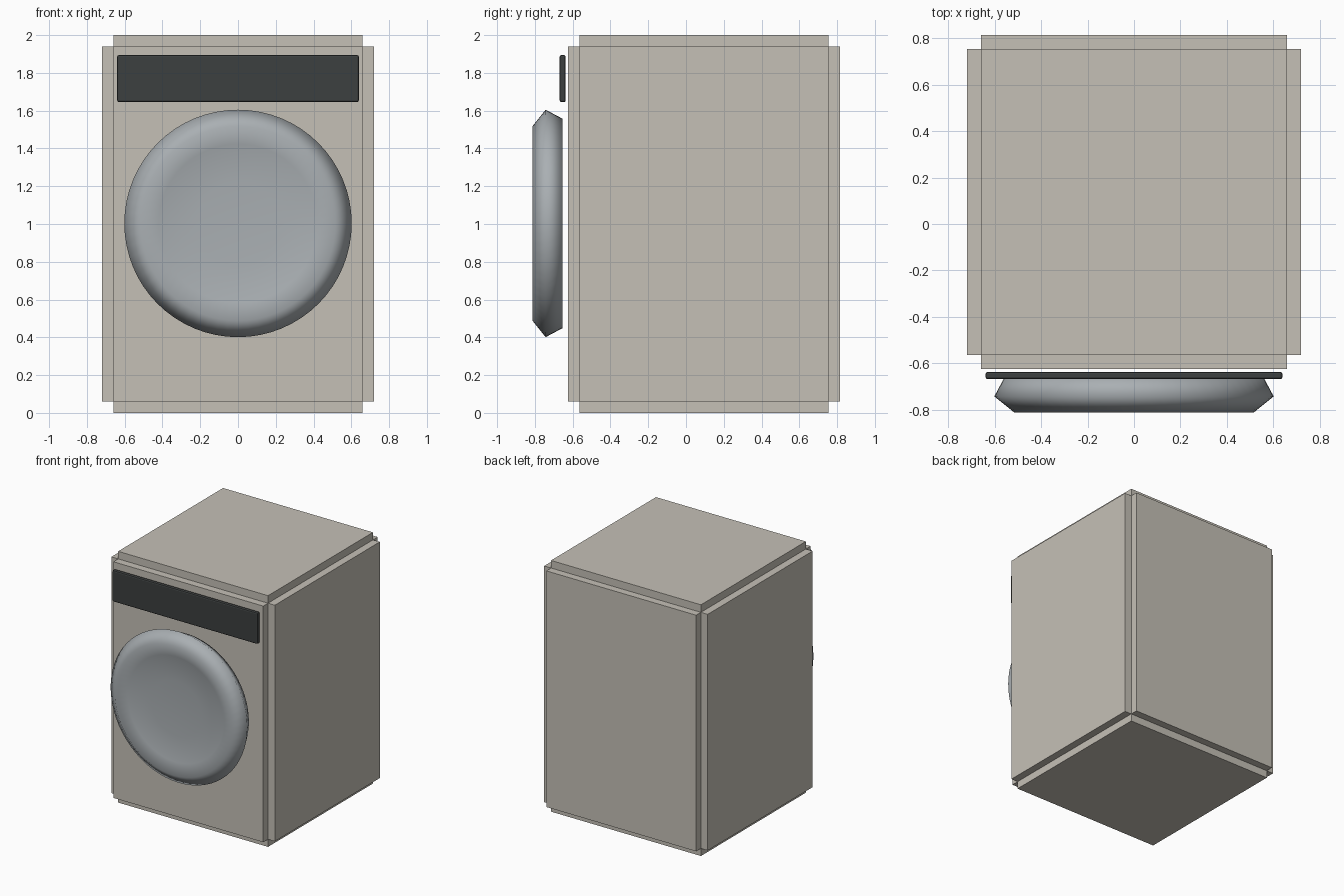
import bpy, bmesh, math
from mathutils import Vector, Matrix

if "Cube" in bpy.data.objects:
    bpy.data.objects.remove(bpy.data.objects["Cube"])


def make_object(name, bm, color):
    bmesh.ops.recalc_face_normals(bm, faces=bm.faces)
    mesh = bpy.data.meshes.new(name)
    bm.to_mesh(mesh)
    bm.free()
    obj = bpy.data.objects.new(name, mesh)
    bpy.context.collection.objects.link(obj)
    mat = bpy.data.materials.new(name + "_paint")
    mat.diffuse_color = (*color, 1)
    mat.use_nodes = True
    mat.node_tree.nodes["Principled BSDF"].inputs["Base Color"].default_value = mat.diffuse_color
    mesh.materials.append(mat)
    return obj


def box(center, size):
    bm = bmesh.new()
    bmesh.ops.create_cube(bm, size=1, matrix=Matrix.Translation(center) @ Matrix.Diagonal((*size, 1)))
    return bm


# Cabinet: core block with each side pushed out as a panel, leaving stepped edges
bm = box((0, 0.095, 1), (1.32, 1.32, 1.88))
panels = bmesh.ops.extrude_discrete_faces(bm, faces=bm.faces[:])["faces"]
for f in panels:
    f.normal_update()
    bmesh.ops.translate(bm, verts=f.verts[:], vec=f.normal * 0.06)
bmesh.ops.remove_doubles(bm, verts=bm.verts, dist=0.0005)
make_object("cabinet", bm, (0.56, 0.53, 0.47))

# Control panel: thin dark plate with bevelled edges
bm = box((0, -0.653, 1.77), (1.28, 0.032, 0.25))
plate = make_object("control_panel", bm, (0.045, 0.05, 0.05))
bev = plate.modifiers.new("bevel", "BEVEL")
bev.width = 0.01
bev.segments = 2

# Round door: lathed rim with a shallow dished front
profile = [(0, -0.655), (0.555, -0.655), (0.602, -0.743), (0.515, -0.813),
           (0.42, -0.785), (0.22, -0.772), (0, -0.768)]
bm = bmesh.new()
verts = [bm.verts.new((r, y, 1.003)) for r, y in profile]
edges = [bm.edges.new(p) for p in zip(verts, verts[1:])]
bmesh.ops.spin(bm, geom=verts + edges, cent=(0, 0, 1.003), axis=(0, 1, 0),
               angle=math.tau, steps=64, use_merge=True)
bmesh.ops.remove_doubles(bm, verts=bm.verts, dist=0.0005)
door = make_object("door", bm, (0.40, 0.43, 0.45))
bpy.context.view_layer.objects.active = door
door.select_set(True)
bpy.ops.object.shade_smooth_by_angle(angle=math.radians(85))
